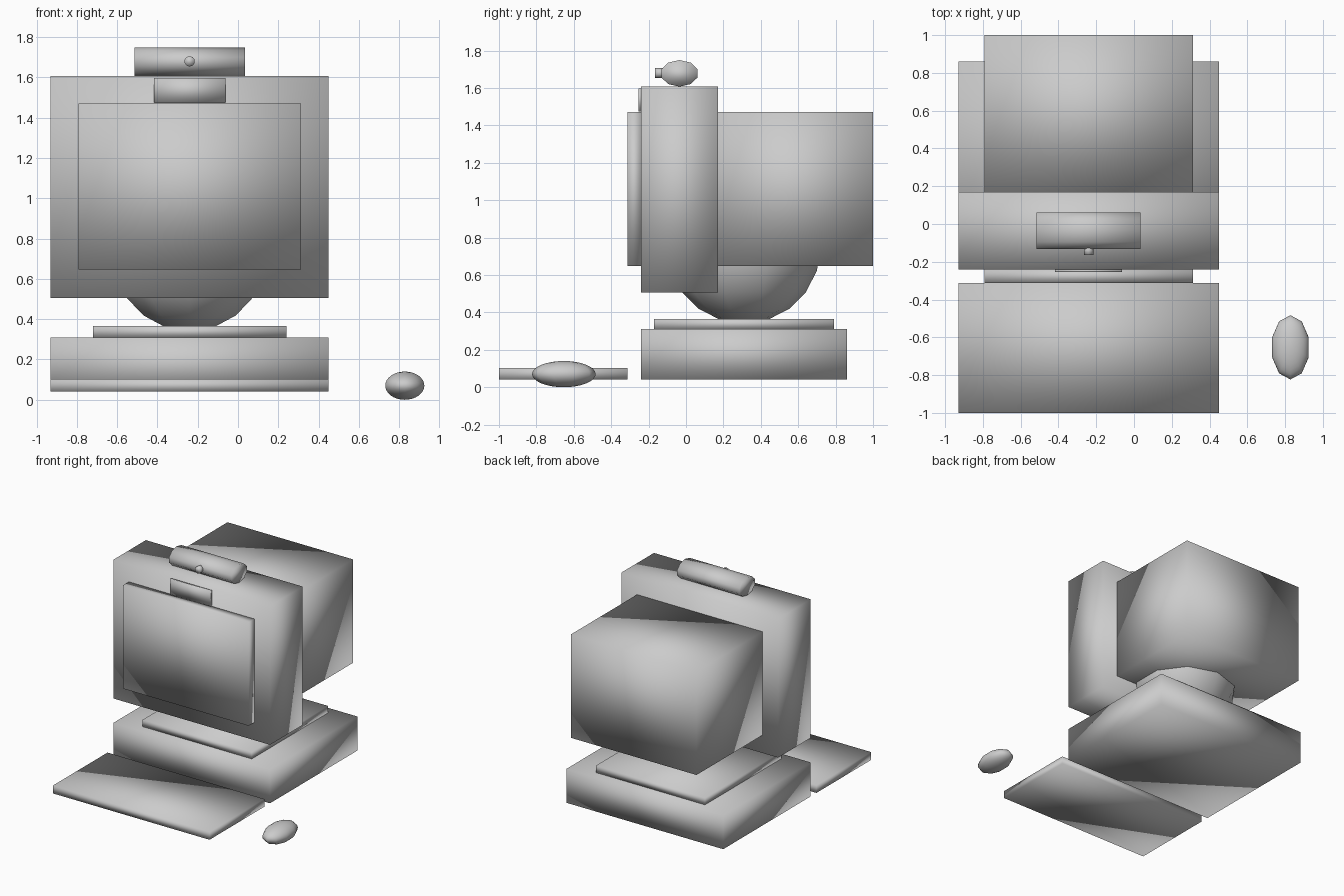
import bpy, bmesh
from math import radians
from mathutils import Matrix, Vector

cube = bpy.data.objects.get("Cube")
if cube:
    bpy.data.objects.remove(cube, do_unlink=True)

grey = bpy.data.materials.new("plain_grey")
grey.use_nodes = True
colour = (0.6, 0.6, 0.6, 1)
grey.diffuse_color = colour
grey.node_tree.nodes["Principled BSDF"].inputs["Base Color"].default_value = colour

MID = -0.24   # centre line of the computer
SIDES = 10


def finish(name, bm):
    """Turn a bmesh into a fully smooth-shaded grey object."""
    for face in bm.faces:
        face.smooth = True
    mesh = bpy.data.meshes.new(name)
    bm.to_mesh(mesh)
    bm.free()
    mesh.materials.append(grey)
    obj = bpy.data.objects.new(name, mesh)
    bpy.context.collection.objects.link(obj)


def place(centre, size):
    return Matrix.Translation(centre) @ Matrix.Diagonal((*size, 1))


def box(name, width, y, z):
    """Box centred on the computer's centre line, y and z as ranges."""
    bm = bmesh.new()
    centre = Vector((MID, sum(y) / 2, sum(z) / 2))
    size = (width, y[1] - y[0], z[1] - z[0])
    bmesh.ops.create_cube(bm, size=1, matrix=place(centre, size))
    finish(name, bm)


def ball(name, centre, radii, rings):
    bm = bmesh.new()
    bmesh.ops.create_uvsphere(bm, u_segments=SIDES, v_segments=rings, radius=1,
                              matrix=place(centre, radii))
    finish(name, bm)


def rod(name, centre, radii, turn):
    """Capped cylinder, its axis turned from z and then scaled by radii."""
    bm = bmesh.new()
    bmesh.ops.create_cone(bm, cap_ends=True, segments=SIDES, radius1=1, radius2=1,
                          depth=2, matrix=place(centre, radii) @ turn)
    finish(name, bm)


# Base unit, stand and monitor
box("base_unit", 1.38, (-0.24, 0.86), (0.04, 0.31))
box("stand_plate", 0.96, (-0.17, 0.79), (0.31, 0.365))
ball("swivel_ball", (MID, 0.31, 0.75), (0.41, 0.41, 0.41), 10)
box("monitor_front", 1.38, (-0.24, 0.17), (0.505, 1.608))
box("monitor_back", 1.105, (0.17, 1.0), (0.647, 1.47))
box("screen", 1.105, (-0.312, -0.24), (0.647, 1.47))
box("front_plate", 0.355, (-0.255, -0.24), (1.475, 1.598))

# Camera on top of the monitor
rod("camera_body", (MID, -0.035, 1.678), (0.275, 0.102, 0.071),
    Matrix.Rotation(radians(90), 4, "Y") @ Matrix.Rotation(radians(90), 4, "Z"))
rod("camera_lens", (MID, -0.14, 1.68), (0.026, 0.025, 0.026),
    Matrix.Rotation(radians(90), 4, "X"))

# Keyboard and mouse
box("keyboard", 1.38, (-1.0, -0.312), (0.04, 0.102))
ball("mouse", (0.828, -0.653, 0.07), (0.102, 0.17, 0.07), 16)
